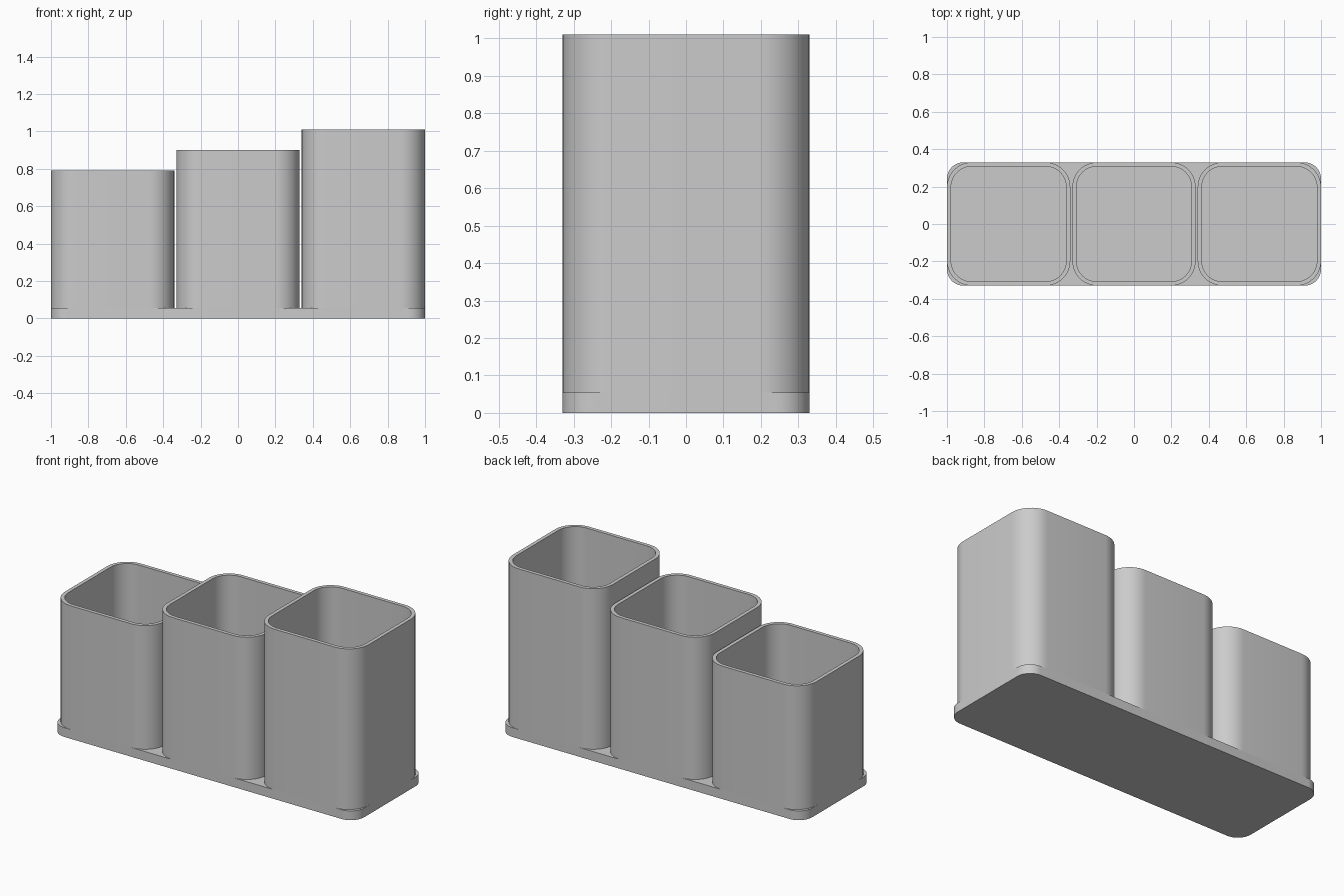
import bpy, bmesh
from math import cos, sin, pi

if "Cube" in bpy.data.objects:
    bpy.data.objects.remove(bpy.data.objects["Cube"], do_unlink=True)

MM = 2 / 182            # overall length is 182 mm
SIZE, GAP, WALL = 60 * MM, 1 * MM, 2 * MM
CUP_R, BASE_R = 12 * MM, 8 * MM
BASE_H, FLOOR = 5 * MM, 2 * MM
HEIGHTS = [72 * MM, 82 * MM, 92 * MM]
STEPS = 12

grey = bpy.data.materials.new("plain grey")
grey.use_nodes = True
colour = (0.6, 0.6, 0.6, 1)
grey.diffuse_color = colour
grey.node_tree.nodes["Principled BSDF"].inputs["Base Color"].default_value = colour


def ring(bm, cx, width, depth, radius, z):
    """Counter-clockwise rounded rectangle of vertices."""
    verts = []
    for q, (sx, sy) in enumerate([(1, 1), (-1, 1), (-1, -1), (1, -1)]):
        for i in range(STEPS + 1):
            a = (q + i / STEPS) * pi / 2
            verts.append(bm.verts.new((
                cx + sx * (width / 2 - radius) + radius * cos(a),
                sy * (depth / 2 - radius) + radius * sin(a), z)))
    return verts


def bridge(bm, low, high):
    n = len(low)
    for i in range(n):
        j = (i + 1) % n
        bm.faces.new((low[i], low[j], high[j], high[i]))


def finish(bm, name):
    bmesh.ops.recalc_face_normals(bm, faces=bm.faces[:])
    mesh = bpy.data.meshes.new(name)
    bm.to_mesh(mesh)
    bm.free()
    mesh.materials.append(grey)
    obj = bpy.data.objects.new(name, mesh)
    bpy.context.collection.objects.link(obj)
    return obj


def select_only(obj):
    bpy.ops.object.select_all(action='DESELECT')
    obj.select_set(True)
    bpy.context.view_layer.objects.active = obj


def block(name, cx, width, depth, radius, z0, z1):
    """Solid rounded block."""
    bm = bmesh.new()
    low = ring(bm, cx, width, depth, radius, z0)
    high = ring(bm, cx, width, depth, radius, z1)
    bridge(bm, low, high)
    bm.faces.new(low[::-1])
    bm.faces.new(high)
    return finish(bm, name)


def cup_wall(name, cx, top):
    """Hollow rounded square tube standing on the base."""
    bm = bmesh.new()
    inner = SIZE - 2 * WALL
    loops = [ring(bm, cx, SIZE, SIZE, CUP_R, BASE_H),
             ring(bm, cx, SIZE, SIZE, CUP_R, top),
             ring(bm, cx, inner, inner, CUP_R - WALL, top),
             ring(bm, cx, inner, inner, CUP_R - WALL, BASE_H)]
    for k in range(4):
        bridge(bm, loops[k], loops[(k + 1) % 4])
    return finish(bm, name)


# Shared base with a pocket under each cup
base = block("base", 0, 2, SIZE, BASE_R, 0, BASE_H)
parts = [base]
for k, (side, top) in enumerate(zip(("right", "middle", "left"), HEIGHTS)):
    cx = (k - 1) * (SIZE + GAP)
    inner = SIZE - 2 * WALL
    cutter = block("pocket_cutter", cx, inner, inner, CUP_R - WALL, FLOOR, 2 * BASE_H)
    cutter.hide_render = True
    cut = base.modifiers.new("pocket", 'BOOLEAN')
    cut.operation, cut.solver, cut.object = 'DIFFERENCE', 'EXACT', cutter
    select_only(base)
    bpy.ops.object.modifier_apply(modifier=cut.name)
    bpy.data.objects.remove(cutter, do_unlink=True)
    # Cup walls rise in steps towards the left
    parts.append(cup_wall(side + "_cup", cx, top))

# Smooth corners, crisp rims
for obj in parts:
    select_only(obj)
    bpy.ops.object.shade_smooth_by_angle(angle=pi / 6)
